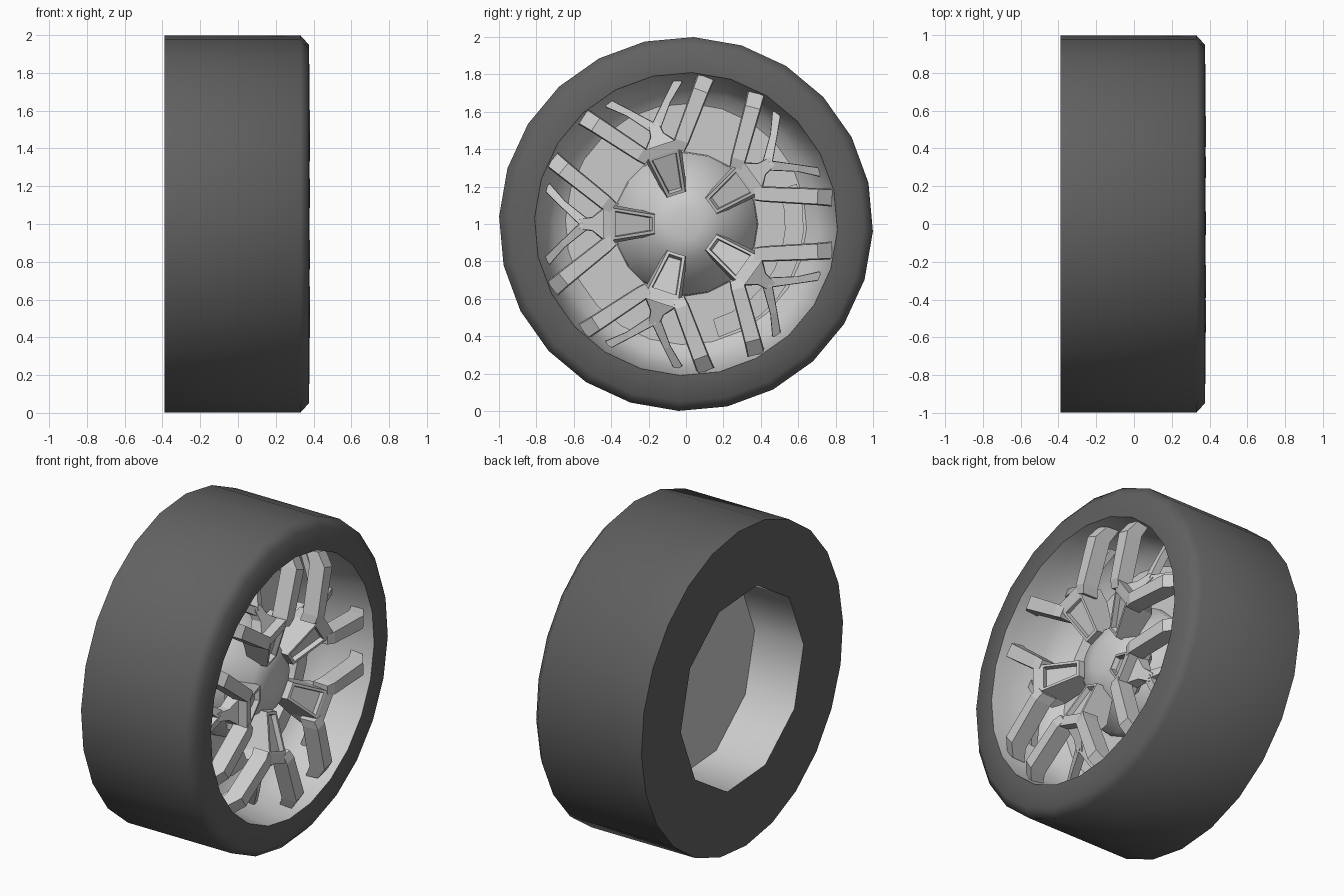
import bpy, bmesh, math
from mathutils import Vector

if "Cube" in bpy.data.objects:
    bpy.data.objects.remove(bpy.data.objects["Cube"])

CENTRE = (0, 0, 1)
PHASE = math.radians(-2.3)


def finish(bm, name, angle=30, mat=None):
    bmesh.ops.recalc_face_normals(bm, faces=bm.faces)
    me = bpy.data.meshes.new(name)
    bm.to_mesh(me)
    bm.free()
    ob = bpy.data.objects.new(name, me)
    ob.location = CENTRE
    bpy.context.collection.objects.link(ob)
    if mat:
        me.materials.append(mat)
    if angle:
        bpy.ops.object.select_all(action='DESELECT')
        ob.select_set(True)
        bpy.context.view_layer.objects.active = ob
        bpy.ops.object.shade_smooth_by_angle(angle=math.radians(angle))
    return ob


def lathe(name, rings, angle=30, cap_first=False, cap_last=False, mat=None):
    """Rings of (x, radius, sides, phase) around the x axis, bridged in order."""
    bm = bmesh.new()
    loops = []
    for x, r, n, ph in rings:
        vs = [bm.verts.new((x, r * math.cos(ph + math.tau * i / n),
                            r * math.sin(ph + math.tau * i / n))) for i in range(n)]
        loops.append([bm.edges.new((vs[i], vs[(i + 1) % n])) for i in range(n)])
    for a, b in zip(loops, loops[1:]):
        bmesh.ops.bridge_loops(bm, edges=a + b)
    if cap_first:
        bmesh.ops.contextual_create(bm, geom=loops[0])
    if cap_last:
        bmesh.ops.contextual_create(bm, geom=loops[-1])
    return finish(bm, name, angle, mat)


def bar(bm, sections, flare=1.25):
    """Loft along (u, v, x, half_width, depth); returns the front faces."""
    rows, n = [], len(sections)
    for i, (u, v, x, w, d) in enumerate(sections):
        a, b = sections[max(i - 1, 0)], sections[min(i + 1, n - 1)]
        t = Vector((b[0] - a[0], b[1] - a[1])).normalized()
        s = Vector((-t.y, t.x))
        rows.append([bm.verts.new((px, u + s.x * k, v + s.y * k)) for px, k in
                     ((x, w), (x, -w), (x - d, -w * flare), (x - d, w * flare))])
    fronts = []
    for a, b in zip(rows, rows[1:]):
        for j in range(4):
            k = (j + 1) % 4
            f = bm.faces.new((a[j], a[k], b[k], b[j]))
            if j == 0:
                fronts.append(f)
    bm.faces.new(rows[0])
    bm.faces.new(rows[-1][::-1])
    return fronts


rubber = bpy.data.materials.new("rubber")
rubber.diffuse_color = (0.12, 0.12, 0.12, 1)
rubber.use_nodes = True
rubber.node_tree.nodes["Principled BSDF"].inputs["Base Color"].default_value = rubber.diffuse_color

# Tyre: flat back, chamfered front shoulder
hole_phase = math.radians(104)
lathe("tyre", [(-0.39, 0.61, 10, hole_phase), (-0.39, 1, 24, PHASE), (0.33, 1, 24, PHASE),
               (0.375, 0.95, 24, PHASE), (0.378, 0.81, 24, PHASE)], 50, mat=rubber)

# Rear barrel and front dish of the rim
lathe("rear_barrel", [(-0.39, 0.61, 10, hole_phase), (-0.04, 0.61, 10, hole_phase)], 40)
lathe("rim_dish", [(x, r, 24, PHASE) for x, r in
                   ((0.378, 0.81), (0.3, 0.80), (0.12, 0.765), (0.02, 0.71), (-0.03, 0.64))], 40)

# Brake disc and hub
lathe("brake_disc", [(-0.05, 0.645, 24, PHASE), (-0.02, 0.645, 24, PHASE)], 30, True, True)
lathe("hub", [(x, r, 20, 0) for x, r in
              ((-0.02, 0.385), (0.03, 0.38), (0.12, 0.27), (0.225, 0.19), (0.25, 0.08))],
      45, False, True)

# Brake caliper: annular block on the disc
bm = bmesh.new()
N = 9
arc = [math.radians(-74 + 94 * i / (N - 1)) for i in range(N)]
rows = [[bm.verts.new((x, r * math.cos(a), r * math.sin(a))) for x, r in
         ((-0.02, 0.53), (0.05, 0.53), (0.05, 0.63), (-0.02, 0.63))] for a in arc]
for a, b in zip(rows, rows[1:]):
    for j in range(4):
        bm.faces.new((a[j], a[(j + 1) % 4], b[(j + 1) % 4], b[j]))
bm.faces.new(rows[0])
bm.faces.new(rows[-1])
finish(bm, "brake_caliper", 30)

# Spoke: slotted stem, two wide branches, thin recessed inner fork
bm = bmesh.new()
stem = bar(bm, [(0.165, 0, 0.27, 0.05, 0.12), (0.39, 0, 0.36, 0.085, 0.18),
                (0.445, 0, 0.375, 0.105, 0.14)], 1.2)
for m in (1, -1):
    bar(bm, [(0.39, m * 0.085, 0.365, 0.03, 0.1), (0.43, m * 0.115, 0.382, 0.036, 0.1),
             (0.655, m * 0.295, 0.378, 0.04, 0.1), (0.715, m * 0.345, 0.32, 0.042, 0.08)], 1.15)
    bar(bm, [(0.54, m * 0.005, 0.27, 0.025, 0.05), (0.66, m * 0.11, 0.21, 0.018, 0.05),
             (0.745, m * 0.2, 0.15, 0.022, 0.04)], 1.1)
bar(bm, [(0.43, 0, 0.32, 0.09, 0.08), (0.50, 0, 0.29, 0.035, 0.06),
         (0.57, 0, 0.26, 0.025, 0.05)], 1.1)
bmesh.ops.recalc_face_normals(bm, faces=bm.faces)
bmesh.ops.inset_region(bm, faces=[stem[0]], thickness=0.022)
bmesh.ops.inset_region(bm, faces=[stem[0]], thickness=0.004, depth=-0.03)
spoke = finish(bm, "spoke_1", 0)
spoke.rotation_euler.x = math.radians(36)
for i in range(1, 5):
    ob = spoke.copy()
    ob.name = f"spoke_{i + 1}"
    ob.rotation_euler.x = math.radians(36 + 72 * i)
    bpy.context.collection.objects.link(ob)
